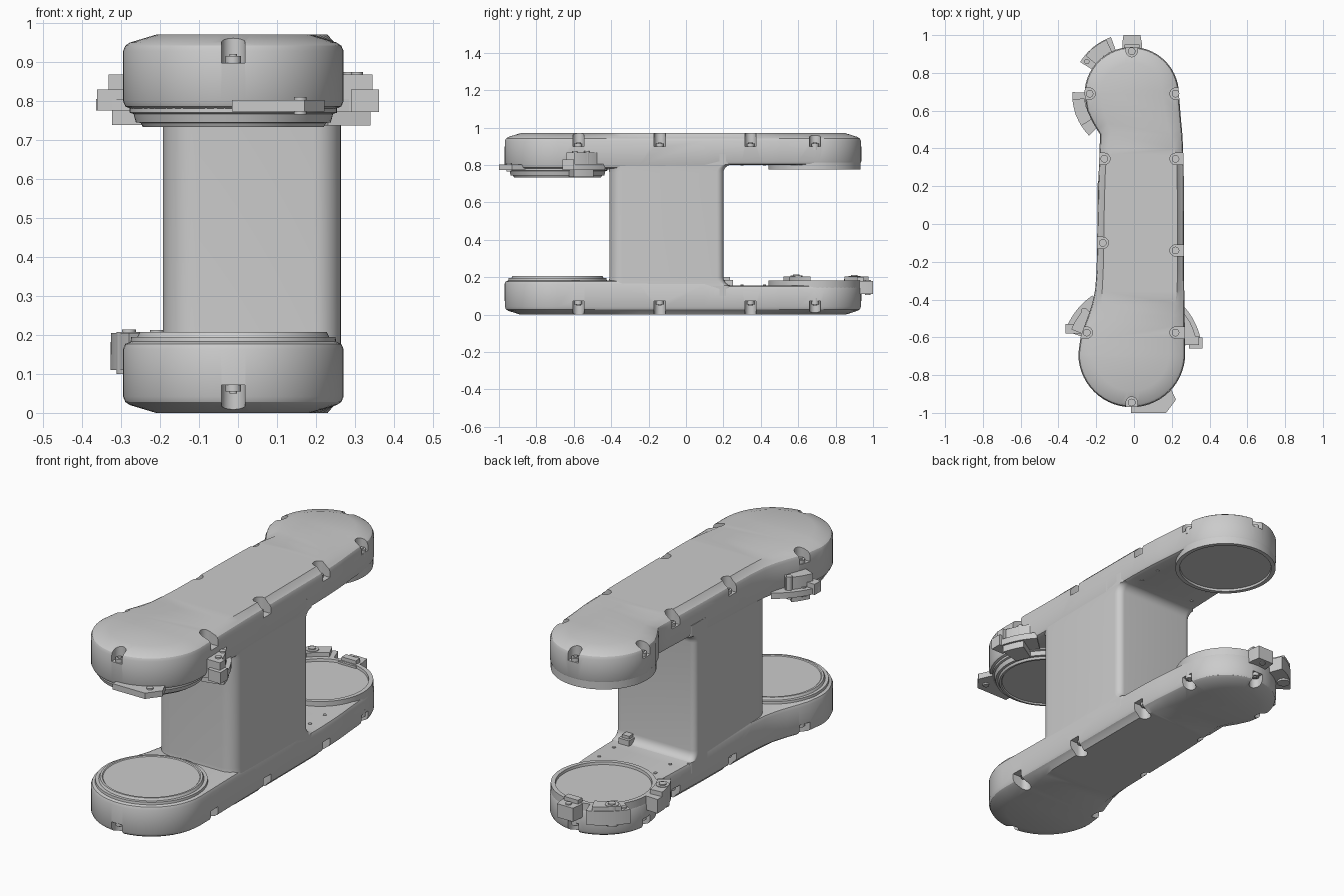
import bpy, bmesh
from math import sin, cos, pi, radians, hypot

if "Cube" in bpy.data.objects:
    bpy.data.objects.remove(bpy.data.objects["Cube"])

H = 0.97                      # overall height; the upper half is mirrored about H/2
FRONT = (-0.012, -0.687)      # centre of the wide end
BACK = (-0.012, 0.687)        # centre of the narrow end


def finish(name, bm, smooth=True):
    bmesh.ops.recalc_face_normals(bm, faces=bm.faces)
    me = bpy.data.meshes.new(name)
    bm.to_mesh(me)
    bm.free()
    ob = bpy.data.objects.new(name, me)
    bpy.context.collection.objects.link(ob)
    if smooth:
        smooth_object(ob)
    return ob


def smooth_object(ob):
    bpy.ops.object.select_all(action='DESELECT')
    ob.select_set(True)
    bpy.context.view_layer.objects.active = ob
    bpy.ops.object.shade_smooth_by_angle(angle=radians(32))


def add_prism(bm, pts, z0, z1):
    a = [bm.verts.new((x, y, z0)) for x, y in pts]
    b = [bm.verts.new((x, y, z1)) for x, y in pts]
    n = len(pts)
    bm.faces.new(a)
    bm.faces.new(b)
    for i in range(n):
        bm.faces.new((a[i], a[(i + 1) % n], b[(i + 1) % n], b[i]))


def circle(x, y, r, n=20):
    return [(x + r * cos(2 * pi * i / n), y + r * sin(2 * pi * i / n)) for i in range(n)]


def arc(c, r0, r1, a0, a1, n=10):
    ang = [radians(a0 + (a1 - a0) * i / n) for i in range(n + 1)]
    return [(c[0] + r1 * cos(a), c[1] + r1 * sin(a)) for a in ang] + \
           [(c[0] + r0 * cos(a), c[1] + r0 * sin(a)) for a in reversed(ang)]


def prisms(name, parts):
    bm = bmesh.new()
    for pts, z0, z1 in parts:
        add_prism(bm, pts, z0, z1)
    return finish(name, bm)


def rect(x0, x1, y0, y1):
    return [(x0, y0), (x1, y0), (x1, y1), (x0, y1)]


def lathe(name, c, profile, zmap, n=72):
    bm = bmesh.new()
    rings = [[bm.verts.new((x, y, zmap(z))) for x, y in circle(*c, r, n)] for r, z in profile]
    bm.faces.new(rings[0])
    bm.faces.new(rings[-1])
    for a, b in zip(rings, rings[1:]):
        for i in range(n):
            bm.faces.new((a[i], a[(i + 1) % n], b[(i + 1) % n], b[i]))
    return finish(name, bm)


# Arm outline: (y, left x, right x) stations between two round ends
def stations():
    out, n = [], 14
    for i in range(1, n + 1):
        a = pi / 2 * i / n
        dx, dy = 0.283 * sin(a), 0.283 * cos(a)
        out.append((FRONT[1] - dy, FRONT[0] - dx, FRONT[0] + dx))
    out += [(-0.6, -0.283, 0.27), (-0.54, -0.263, 0.269), (-0.48, -0.241, 0.268),
            (-0.42, -0.221, 0.267), (-0.35, -0.206, 0.266), (-0.25, -0.198, 0.265),
            (0.1, -0.192, 0.264), (0.18, -0.19, 0.264), (0.3, -0.186, 0.263),
            (0.4, -0.182, 0.26), (0.475, -0.18, 0.256), (0.5, -0.196, 0.254),
            (0.54, -0.22, 0.25), (0.6, -0.248, 0.245)]
    for i in range(n):
        a = pi / 2 * i / n
        dx, dy = 0.25 * cos(a), 0.25 * sin(a)
        out.append((BACK[1] + dy, BACK[0] - dx, BACK[0] + dx))
    return out


ST = stations()
RING = [(FRONT[0], -0.97)] + [(r, y) for y, l, r in ST] + [(BACK[0], 0.937)] + \
       [(l, y) for y, l, r in reversed(ST)]
N = len(RING)
NORM = []
for i in range(N):
    (x0, y0), (x1, y1) = RING[i - 1], RING[(i + 1) % N]
    d = hypot(x1 - x0, y1 - y0)
    NORM.append(((y1 - y0) / d, -(x1 - x0) / d))

NOTCHES = [(-0.012, -0.945, 0, -1), (-0.012, 0.915, 0, 1)] + \
    [(0.22, y, 1, 0) for y in (-0.575, -0.14, 0.345, 0.69)] + \
    [(x, y, -1, 0) for x, y in ((-0.25, -0.575), (-0.165, -0.1), (-0.157, 0.345), (-0.235, 0.69))]


def make_arm(name, zmap, t_front, t_back):
    bm = bmesh.new()

    def layer(inset, zfun):
        vs = []
        for (x, y), (nx, ny) in zip(RING, NORM):
            w = min(max((abs(y) - 0.3) / 0.35, 0), 1)
            w = w * w * (3 - 2 * w)
            k = inset if inset is not None else 0.035 + 0.05 * w
            t = t_back if y > 0.15 else t_front
            vs.append(bm.verts.new((x - nx * k, y - ny * k, zmap(zfun(t)))))
        return vs
    layers = [layer(None, lambda t: 0), layer(0.018, lambda t: 0.02),
              layer(0.006, lambda t: 0.028), layer(0, lambda t: 0.042),
              layer(0, lambda t: t - 0.02), layer(0.006, lambda t: t - 0.006),
              layer(0.02, lambda t: t)]
    for a, b in zip(layers, layers[1:]):
        for i in range(N):
            j = (i + 1) % N
            bm.faces.new((a[i], a[j], b[j], b[i]))
    m = len(ST)
    for v in (layers[0], layers[-1]):
        bm.faces.new((v[0], v[1], v[N - 1]))
        bm.faces.new((v[m], v[m + 1], v[m + 2]))
        for i in range(1, m):
            bm.faces.new((v[i], v[i + 1], v[N - i - 1], v[N - i]))
    arm = finish(name, bm, False)

    # Screw pockets cut into the rim
    cut, heads = [], []
    r = 0.03
    for x, y, dx, dy in NOTCHES:
        px, py = -dy, dx
        pts = [(x + r * (px * cos(a) - dx * sin(a)), y + r * (py * cos(a) - dy * sin(a)))
               for a in (pi * i / 12 for i in range(13))]
        pts += [(x - px * r + dx * 0.15, y - py * r + dy * 0.15),
                (x + px * r + dx * 0.15, y + py * r + dy * 0.15)]
        cut.append((pts, zmap(-0.05), zmap(0.072)))
        heads.append((circle(x, y, 0.02), zmap(0.055), zmap(0.09)))
        heads.append((circle(x, y, 0.01), zmap(0.05), zmap(0.09)))
    cutter = prisms(name + "_pocket_cutter", cut)
    cutter.hide_render = True
    mod = arm.modifiers.new("pockets", 'BOOLEAN')
    mod.operation, mod.solver, mod.object = 'DIFFERENCE', 'EXACT', cutter
    bpy.context.view_layer.objects.active = arm
    bpy.ops.object.modifier_apply(modifier=mod.name)
    bpy.data.objects.remove(cutter)
    smooth_object(arm)
    prisms(name + "_screws", heads)


def low(z): return z
def up(z): return H - z


make_arm("lower_arm", low, 0.183, 0.157)
make_arm("upper_arm", up, 0.19, 0.17)

# Stepped lenses on the wide ends, recessed rings on the narrow ends
lathe("lower_front_disc", FRONT, [(0.265, 0.17), (0.262, 0.195), (0.246, 0.195), (0.24, 0.207),
                                  (0.23, 0.207), (0.226, 0.203), (0.01, 0.203)], low)
lathe("upper_front_disc", FRONT, [(0.266, 0.18), (0.266, 0.2), (0.256, 0.203), (0.25, 0.225), (0.238, 0.226),
                                  (0.232, 0.237), (0.222, 0.237), (0.218, 0.23), (0.01, 0.23)], up)
lathe("lower_back_ring", BACK, [(0.247, 0.13), (0.247, 0.182), (0.226, 0.182), (0.224, 0.169), (0.01, 0.169)], low)
lathe("upper_back_ring", BACK, [(0.247, 0.15), (0.247, 0.195), (0.226, 0.195), (0.224, 0.184), (0.01, 0.184)], up)

# Central column with rounded corners, flared into both arms
bm = bmesh.new()
x0, x1, y0, y1 = -0.192, 0.264, -0.41, 0.2
base = []
for cx, cy, r, a0 in ((x1, y1, 0.035, 0), (x0, y1, 0.03, 90), (x0, y0, 0.09, 180), (x1, y0, 0.07, 270)):
    ox, oy = (cx - r if cx > 0 else cx + r), (cy - r if cy > 0 else cy + r)
    base += [(ox + r * cos(radians(a0 + 11.25 * i)), oy + r * sin(radians(a0 + 11.25 * i))) for i in range(9)]
R = 0.045
flare = [(R * (1 - sin(pi / 2 * i / 6)), R * (1 - cos(pi / 2 * i / 6))) for i in range(7)]
levels = [(0.1, R)] + [(0.155 + h, f) for f, h in flare] + \
         [(0.802 - h, f) for f, h in reversed(flare)] + [(0.86, R)]
rings = []
for z, f in levels:
    rings.append([bm.verts.new((x, y + (f if y > 0 else -0.3 * f), z)) for x, y in base])
bm.faces.new(rings[0])
bm.faces.new(rings[-1])
for a, b in zip(rings, rings[1:]):
    for i in range(len(base)):
        j = (i + 1) % len(base)
        bm.faces.new((a[i], a[j], b[j], b[i]))
finish("column", bm)

# Clamps around the upper wide end
prisms("upper_left_clamp", [
    (arc(FRONT, 0.25, 0.372, 124, 161), 0.775, 0.805),
    (arc(FRONT, 0.25, 0.345, 135, 158), 0.80, 0.868),
    (rect(-0.362, -0.27, -0.58, -0.53), 0.775, 0.83),
    (arc(FRONT, 0.25, 0.34, 140, 156), 0.738, 0.78),
    (circle(-0.305, -0.52, 0.015), 0.76, 0.81), (circle(-0.265, -0.46, 0.015), 0.76, 0.875)])
prisms("upper_right_clamp", [
    (arc(FRONT, 0.25, 0.373, 9, 43), 0.772, 0.805),
    (arc(FRONT, 0.25, 0.35, 10, 38), 0.80, 0.868),
    (rect(0.25, 0.345, -0.64, -0.595), 0.772, 0.868),
    (rect(0.29, 0.362, -0.66, -0.6), 0.772, 0.83),
    (arc(FRONT, 0.25, 0.362, 14, 32), 0.737, 0.775),
    (circle(0.305, -0.595, 0.015), 0.79, 0.875), (circle(0.285, -0.53, 0.015), 0.79, 0.875)])
prisms("upper_front_tab", [
    ([(-0.015, -1.0), (0.17, -1.0), (0.222, -0.93), (0.19, -0.86), (-0.015, -0.9)], 0.773, 0.803),
    (circle(0.16, -0.945, 0.016), 0.765, 0.81)])

# Clamps around the lower narrow end
prisms("lower_side_clamp", [
    (arc(BACK, 0.235, 0.315, 178, 224), 0.11, 0.182),
    (arc(BACK, 0.25, 0.315, 185, 212), 0.15, 0.205),
    (circle(-0.28, 0.59, 0.032), 0.1, 0.208), (circle(-0.28, 0.59, 0.018), 0.1, 0.214)])
prisms("lower_corner_clamp", [
    (arc(BACK, 0.235, 0.322, 110, 148), 0.11, 0.182),
    (arc(BACK, 0.25, 0.318, 115, 140), 0.15, 0.203),
    (circle(-0.208, 0.9, 0.032), 0.1, 0.206), (circle(-0.208, 0.9, 0.018), 0.1, 0.212),
    (circle(-0.25, 0.86, 0.014), 0.17, 0.19)])
prisms("lower_back_tab", [
    ([(-0.062, 0.9), (0.042, 0.9), (0.042, 0.955), (0.034, 1.0), (-0.056, 1.0), (-0.062, 0.955)], 0.11, 0.18),
    (rect(-0.05, 0.03, 0.915, 0.95), 0.15, 0.2),
    (circle(-0.012, 0.972, 0.015), 0.105, 0.186)])

# Small bracket and studs beside the column
prisms("column_bracket", [(rect(0.15, 0.21, 0.19, 0.25), 0.14, 0.185), (rect(0.16, 0.2, 0.19, 0.235), 0.18, 0.2)])
prisms("inner_studs", [(circle(x, y, 0.009, 10), *z) for x in (-0.12, 0.2) for y in (0.3, 0.42)
                       for z in ((0.15, 0.16), (0.797, 0.81))])
